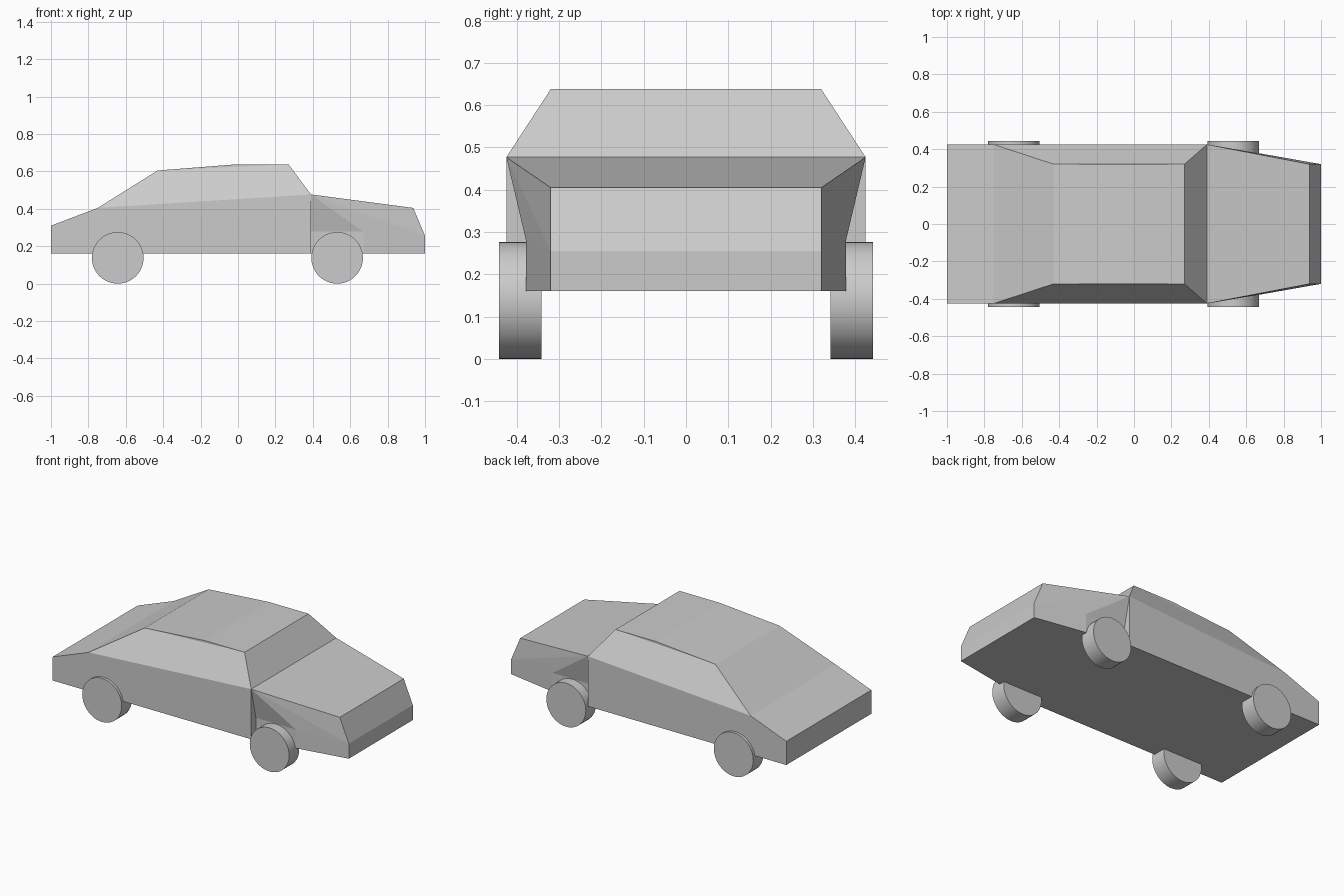
import bpy, bmesh
from math import pi

if "Cube" in bpy.data.objects:
    bpy.data.objects.remove(bpy.data.objects["Cube"])

# Key points of one side of the body: (x, half width, z)
W, N, R, A, F = 0.425, 0.32, 0.32, 0.378, 0.16
P = {
    "tail_low": (-1, W, F), "tail_top": (-1, W, 0.31), "belt_rear": (-0.75, W, 0.405),
    "roof_rear": (-0.43, R, 0.605), "roof_mid": (-0.01, R, 0.638), "roof_front": (0.27, R, 0.638),
    "cowl": (0.39, W, 0.477), "sill_front": (0.39, W, F),
    "hood_front": (0.937, N, 0.405), "nose_mid": (1, N, 0.255), "nose_low": (1, N, F),
    "arch_in": (0.39, A, 0.278), "arch_in_low": (0.39, A, F),
    "arch_out": (0.67, A, 0.278), "arch_out_low": (0.67, A, F),
}

# Faces of one side, repeated on the other side
SIDE = [
    "tail_low sill_front cowl belt_rear tail_top",       # lower side panel
    "belt_rear cowl roof_front roof_rear",               # side windows
    "roof_rear roof_front roof_mid",                     # roof edge
    "cowl sill_front arch_in_low arch_in",               # step behind front wheel
    "cowl arch_in arch_out",                             # slope above front wheel
    "arch_in arch_in_low arch_out_low arch_out",         # inset behind front wheel
    "cowl nose_mid hood_front", "cowl arch_out nose_mid",  # front wing
    "arch_out arch_out_low nose_low nose_mid",
]
# Outline that is bridged across the car from tail to nose
SPAN = ("tail_low tail_top belt_rear roof_rear roof_mid roof_front "
        "cowl hood_front nose_mid nose_low").split()
FLOOR = "tail_low sill_front arch_in_low arch_out_low nose_low".split()


def make_body():
    bm = bmesh.new()
    v = {(k, s): bm.verts.new((x, s * y, z))
         for k, (x, y, z) in P.items() for s in (-1, 1)}
    for s in (-1, 1):
        for face in SIDE:
            bm.faces.new([v[k, s] for k in face.split()])
    for a, b in zip(SPAN, SPAN[1:]):
        bm.faces.new([v[a, -1], v[b, -1], v[b, 1], v[a, 1]])
    bm.faces.new([v[k, -1] for k in FLOOR] + [v[k, 1] for k in reversed(FLOOR)])
    bmesh.ops.recalc_face_normals(bm, faces=bm.faces)
    mesh = bpy.data.meshes.new("car_body")
    bm.to_mesh(mesh)
    bm.free()
    bpy.context.collection.objects.link(bpy.data.objects.new("car_body", mesh))


def make_wheel(name, x, side):
    bpy.ops.mesh.primitive_cylinder_add(
        vertices=48, radius=0.138, depth=0.101,
        location=(x, side * 0.392, 0.138), rotation=(pi / 2, 0, 0))
    bpy.context.object.name = name
    bpy.ops.object.shade_smooth_by_angle(angle=pi / 6)


make_body()

# Four wheels
for end, x in (("rear", -0.643), ("front", 0.53)):
    for side_name, s in (("right", -1), ("left", 1)):
        make_wheel(f"{end}_{side_name}_wheel", x, s)
